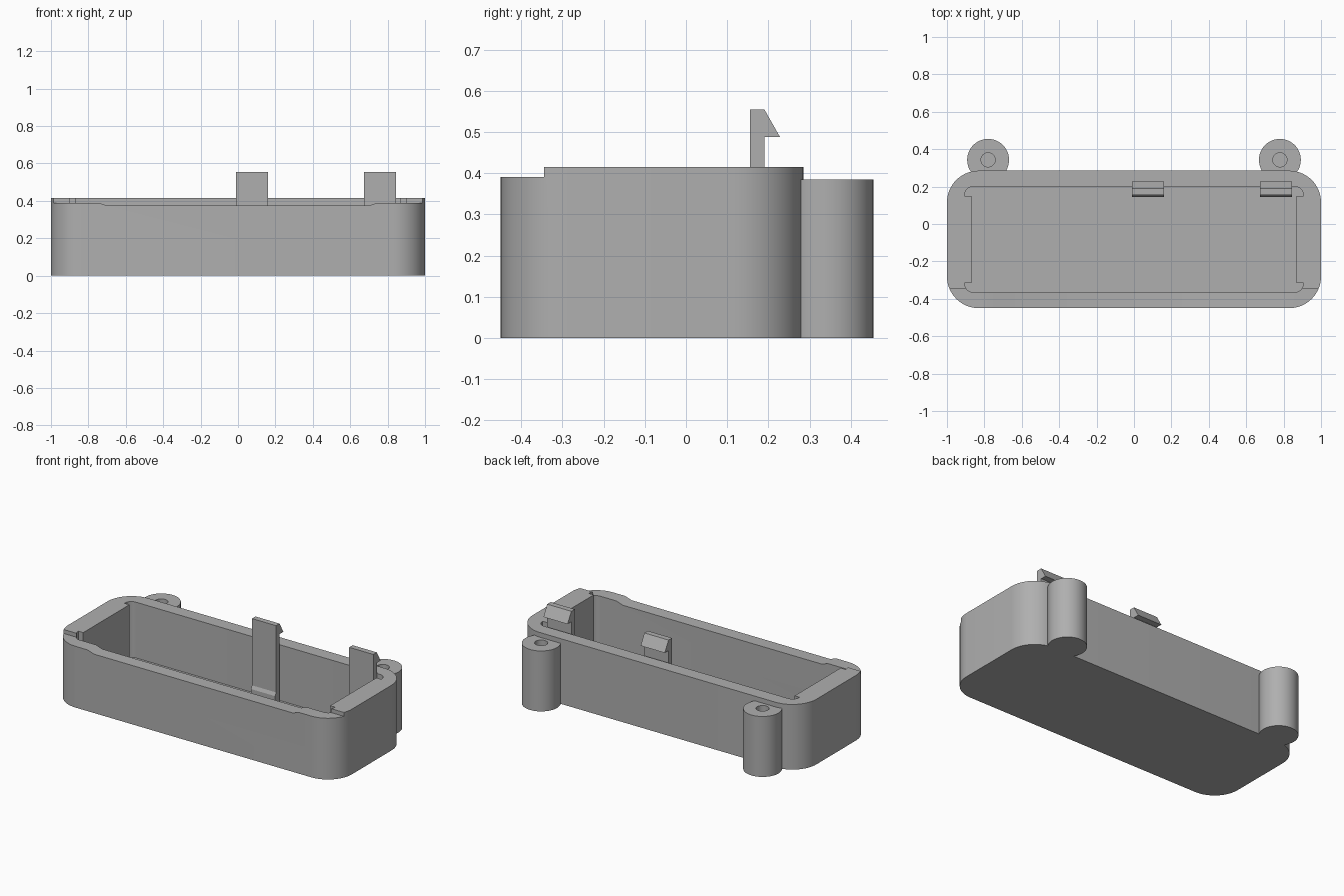
import bpy, bmesh
from math import sin, cos, pi, radians
from mathutils import Vector

cube = bpy.data.objects.get("Cube")
if cube:
    bpy.data.objects.remove(cube, do_unlink=True)

grey = bpy.data.materials.new("matte grey")
grey.use_nodes = True
colour = (0.43, 0.43, 0.43, 1)
grey.diffuse_color = colour
grey.node_tree.nodes["Principled BSDF"].inputs["Base Color"].default_value = colour


def prism(name, points, low, high, axis="z"):
    """Extrude a closed 2D profile from low to high along an axis."""
    place = {"x": lambda a, b, t: (t, a, b),
             "y": lambda a, b, t: (a, t, b),
             "z": lambda a, b, t: (a, b, t)}[axis]
    bm = bmesh.new()
    face = bm.faces.new([bm.verts.new(place(a, b, low)) for a, b in points])
    out = bmesh.ops.extrude_face_region(bm, geom=[face])
    verts = [g for g in out["geom"] if isinstance(g, bmesh.types.BMVert)]
    bmesh.ops.translate(bm, verts=verts, vec=Vector(place(0, 0, high - low)))
    bmesh.ops.recalc_face_normals(bm, faces=bm.faces)
    mesh = bpy.data.meshes.new(name)
    bm.to_mesh(mesh)
    bm.free()
    mesh.materials.append(grey)
    ob = bpy.data.objects.new(name, mesh)
    bpy.context.collection.objects.link(ob)
    return ob


def arc(cx, cy, r, start, sweep, steps):
    return [(cx + r * cos(start + sweep * i / steps),
             cy + r * sin(start + sweep * i / steps)) for i in range(steps + 1)]


def rounded(half, y0, y1, r, steps, shoulder=None):
    """Rounded rectangle; shoulder=(x, gap) narrows its ends between the corners."""
    pts = []
    corners = [(1, 1), (-1, 1), (-1, -1), (1, -1)]
    for i, (sx, sy) in enumerate(corners):
        cy = y1 - r if sy > 0 else y0 + r
        part = arc(sx * (half - r), cy, r, i * pi / 2, pi / 2, steps)
        if shoulder:
            x, gap = shoulder
            y = y1 - gap if sy > 0 else y0 + gap
            lip = [(sx * x, y), (sx * half, y)]
            part = lip + part if sx * sy > 0 else part + lip[::-1]
        pts += part
    return pts


def activate(ob):
    bpy.ops.object.select_all(action="DESELECT")
    ob.select_set(True)
    bpy.context.view_layer.objects.active = ob


def cut(ob, cutter):
    mod = ob.modifiers.new("cut", "BOOLEAN")
    mod.operation, mod.solver, mod.object = "DIFFERENCE", "EXACT", cutter
    activate(ob)
    bpy.ops.object.modifier_apply(modifier=mod.name)
    bpy.data.objects.remove(cutter, do_unlink=True)


def smooth(ob):
    activate(ob)
    bpy.ops.object.shade_smooth_by_angle(angle=radians(30))


# Tray: rounded block, hollowed, with a lowered front rim
tray = prism("tray", rounded(1, -0.45, 0.285, 0.17, 16), 0, 0.415)
cut(tray, prism("cavity_cutter",
                rounded(0.905, -0.365, 0.2, 0.045, 8, (0.87, 0.05)), 0.06, 0.6))
rim = [(-1.2, 0.39), (-0.745, 0.39), (-0.70, 0.375),
       (0.70, 0.375), (0.745, 0.39), (1.2, 0.39), (1.2, 0.6), (-1.2, 0.6)]
cut(tray, prism("rim_cutter", rim, -0.6, -0.345, "y"))
smooth(tray)

# Screw bosses on the back wall, each with a blind hole
for side, x in (("left", 0.78), ("right", -0.78)):
    boss = prism(side + "_boss", arc(x, 0.343, 0.112, 0, 2 * pi, 48)[:-1], 0, 0.385)
    cut(boss, prism("hole_cutter", arc(x, 0.343, 0.038, 0, 2 * pi, 32)[:-1], 0.1, 0.6))
    smooth(boss)

# Snap hooks standing on the floor, with a sloped foot and a barbed tip
hook = [(0.145, 0.055), (0.19, 0.055), (0.19, 0.488), (0.228, 0.488),
        (0.19, 0.555), (0.155, 0.555), (0.155, 0.13), (0.145, 0.11)]
for name, x in (("middle_hook", -0.01), ("left_hook", 0.675)):
    prism(name, hook, x, x + 0.17, "x")
